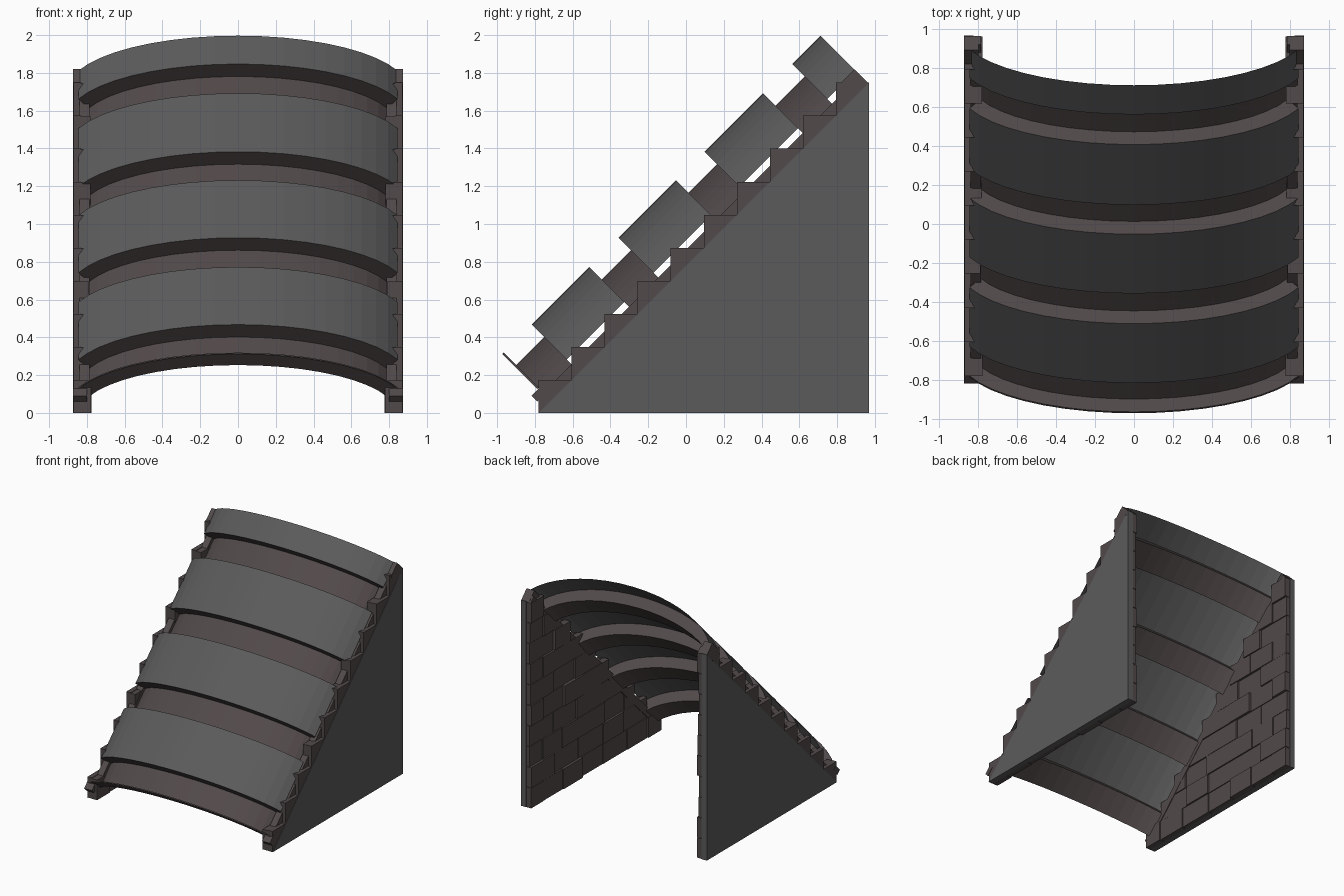
import bpy, math, random

if "Cube" in bpy.data.objects:
    bpy.data.objects.remove(bpy.data.objects["Cube"])
random.seed(4)
R2 = math.sqrt(2)


def mat(name, c):
    m = bpy.data.materials.new(name)
    m.diffuse_color = (*c, 1)
    m.use_nodes = True
    m.node_tree.nodes["Principled BSDF"].inputs["Base Color"].default_value = m.diffuse_color
    return m


GREY = mat("dark_grey", (0.105, 0.105, 0.105))
BROWN = mat("brown_brick", (0.085, 0.068, 0.068))


def make(name, verts, faces, mats, idx=None):
    me = bpy.data.meshes.new(name)
    me.from_pydata(verts, [], faces)
    for m in mats:
        me.materials.append(m)
    if idx:
        me.polygons.foreach_set("material_index", idx)
    ob = bpy.data.objects.new(name, me)
    bpy.context.collection.objects.link(ob)
    return ob


def slope(x, s, n):
    # s runs up the 45 degree slope, n is its outward normal
    return (x, (s - n) / R2, (s + n) / R2)


# Ribbed vault: stepped profile swept over an elliptical arc
HI, LO = (0.90, 0.40, 0.908, 0.845), (0.84, 0.36, 0.815, 0.79)
profile = [(-0.467, HI), (-0.457, HI), (-0.457, LO)]
for a, b in ((-0.247, 0.184), (0.403, 0.834), (1.047, 1.485)):
    profile += [(a, LO), (a, HI), (b, HI), (b, LO)]
profile += [(1.704, LO), (1.704, HI), (1.916, HI)]
N = 18
verts, faces, idx = [], [], []
for s, (a, b, top, xmax) in profile:
    T = math.asin(xmax / a)
    for i in range(N + 1):
        t = T * (2 * i / N - 1)
        verts.append(slope(a * math.sin(t), s, top - b + b * math.cos(t)))
for j in range(len(profile) - 1):
    band = profile[j][1] is HI and profile[j + 1][1] is HI and j > 0
    for i in range(N):
        k = j * (N + 1) + i
        faces.append((k, k + 1, k + N + 2, k + N + 1))
        idx.append(0 if band else 1)
vault = make("ribbed_vault", verts, faces, [GREY, BROWN], idx)


def prism(vs, fs, x0, x1, poly):
    # extrude a (y, z) polygon between two x positions
    o, n = len(vs), len(poly)
    vs += [(x0, *p) for p in poly] + [(x1, *p) for p in poly]
    fs.append(tuple(range(o + n - 1, o - 1, -1)))
    fs.append(tuple(range(o + n, o + 2 * n)))
    for i in range(n):
        j = (i + 1) % n
        fs.append((o + i, o + j, o + n + j, o + n + i))


def sided(name, vs, fs, m):
    # one copy per side
    for side, sx in (("right", 1), ("left", -1)):
        f2 = fs if sx == 1 else [f[::-1] for f in fs]
        make(side + "_" + name, [(x * sx, y, z) for x, y, z in vs], f2, [m])


# Triangular outer wall panels
v, f = [], []
prism(v, f, 0.825, 0.873, [(-0.78, 0), (0.968, 0), (0.968, 1.748)])
sided("wall_panel", v, f, GREY)

# Staggered bricks inside the walls, stepping up the slope
v, f = [], []
H = 0.1748
for r in range(10):
    z0, z1 = r * H, (r + 1) * H
    start, y = z0 - 0.78, 0.968
    length = 0.32 if r % 2 else 0.17
    while y > start + 0.01:
        low = max(start, y - length)
        if low - start < 0.08:
            low = start
        xi = random.uniform(0.775, 0.797)
        g = 0.004
        prism(v, f, xi, 0.83,
              [(low, z0), (y - g, z0), (y - g, z1 - g), (low, z1 - g)])
        y, length = low, random.uniform(0.25, 0.34)
    # triangular tooth of the first brick outside the slope
    prism(v, f, 0.83, 0.87, [(start, z0), (start + H, z1), (start, z1)])
sided("bricks", v, f, BROWN)

# Sloping coping under the vault edges
v, f = [], []


def coping(x0, x1, s0, s1, n0, n1):
    prism(v, f, x0, x1, [slope(0, s, n)[1:] for s, n in
                         ((s0, n0), (s1, n0), (s1, n1), (s0, n1))])


coping(0.785, 0.84, -0.46, 1.916, 0.55, 0.61)
coping(0.80, 0.873, 1.80, 1.918, 0.552, 0.655)
coping(0.80, 0.873, -0.515, -0.44, 0.60, 0.643)
sided("coping", v, f, BROWN)
